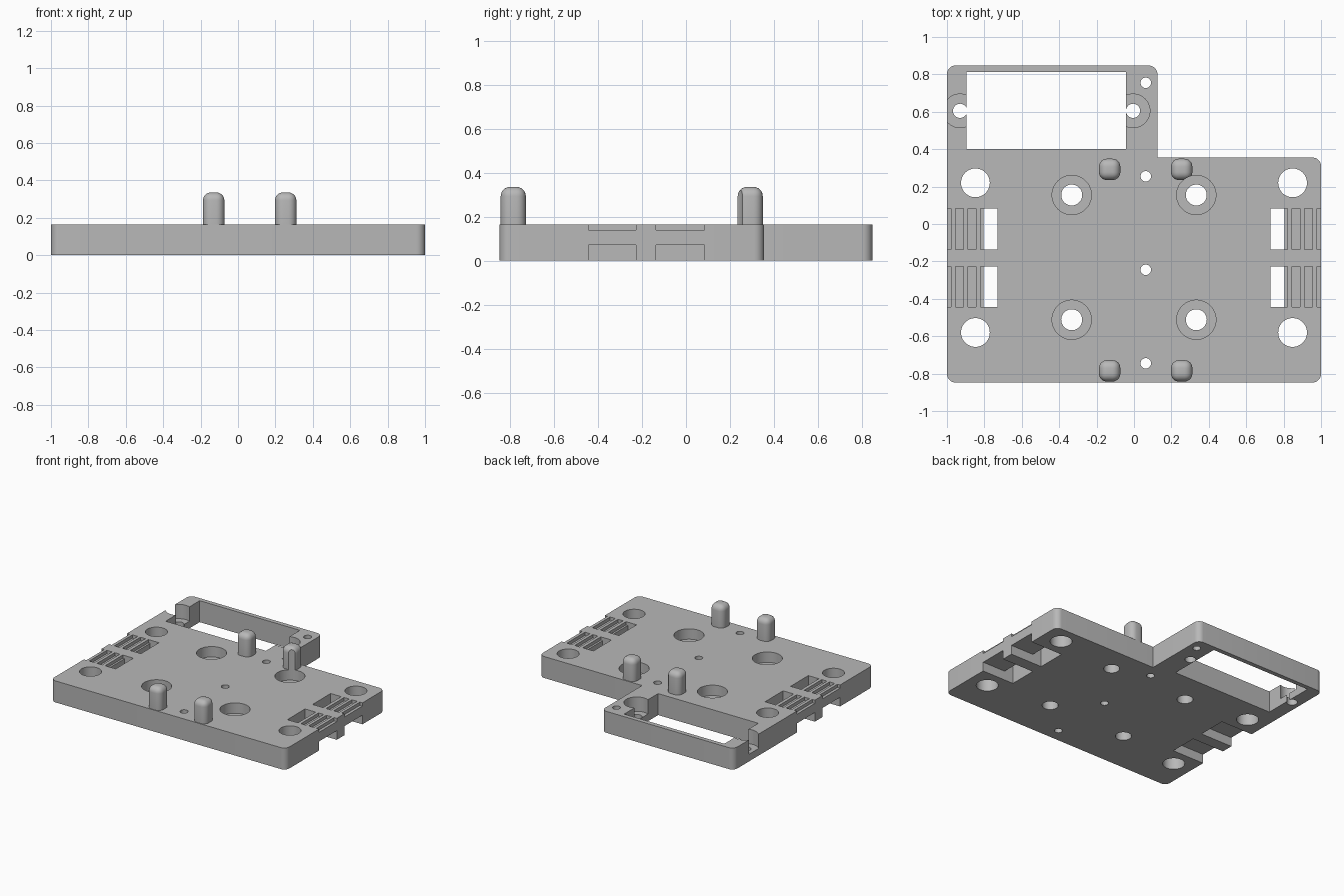
import bpy, bmesh
from math import radians

cube = bpy.data.objects.get("Cube")
if cube:
    bpy.data.objects.remove(cube, do_unlink=True)

grey = bpy.data.materials.new("plain grey")
grey.use_nodes = True
colour = (0.48, 0.48, 0.48, 1)
grey.diffuse_color = colour
grey.node_tree.nodes["Principled BSDF"].inputs["Base Color"].default_value = colour

TOP = 0.165


def make(name, bm):
    bmesh.ops.recalc_face_normals(bm, faces=bm.faces)
    mesh = bpy.data.meshes.new(name)
    bm.to_mesh(mesh)
    bm.free()
    ob = bpy.data.objects.new(name, mesh)
    bpy.context.collection.objects.link(ob)
    mesh.materials.append(grey)
    return ob


def activate(ob):
    bpy.ops.object.select_all(action='DESELECT')
    ob.select_set(True)
    bpy.context.view_layer.objects.active = ob


def box(x0, x1, y0, y1, z0, z1, bevel=0):
    bm = bmesh.new()
    bmesh.ops.create_cube(bm, size=1)
    for v in bm.verts:
        v.co.x = x1 if v.co.x > 0 else x0
        v.co.y = y1 if v.co.y > 0 else y0
        v.co.z = z1 if v.co.z > 0 else z0
    if bevel:
        bmesh.ops.bevel(bm, geom=bm.edges[:], offset=bevel, segments=6,
                        profile=0.5, affect='EDGES')
    return make("box", bm)


def drill(x, y, r, z0=-0.1, z1=0.5):
    bm = bmesh.new()
    bmesh.ops.create_cone(bm, cap_ends=True, segments=48, radius1=r, radius2=r, depth=z1 - z0)
    bmesh.ops.translate(bm, verts=bm.verts, vec=(x, y, (z0 + z1) / 2))
    return make("drill", bm)


def cut(target, cutter, keep=False):
    cutter.hide_render = True
    activate(target)
    mod = target.modifiers.new("cut", 'BOOLEAN')
    mod.operation = 'DIFFERENCE'
    mod.solver = 'EXACT'
    mod.object = cutter
    bpy.ops.object.modifier_apply(modifier=mod.name)
    if not keep:
        bpy.data.objects.remove(cutter, do_unlink=True)


def smooth(ob):
    activate(ob)
    bpy.ops.object.shade_smooth_by_angle(angle=radians(30))


# Base plate: L-shaped outline with rounded outer corners
outline = [(-1, -0.847), (1, -0.847), (1, 0.355), (0.125, 0.355), (0.125, 0.847), (-1, 0.847)]
bm = bmesh.new()
face = bm.faces.new([bm.verts.new((x, y, 0)) for x, y in outline])
raised = bmesh.ops.extrude_face_region(bm, geom=[face])
bmesh.ops.translate(bm, vec=(0, 0, TOP),
                    verts=[g for g in raised["geom"] if isinstance(g, bmesh.types.BMVert)])
corners = [e for e in bm.edges
           if abs(e.verts[0].co.z - e.verts[1].co.z) > 0.1
           and not (abs(e.verts[0].co.x - 0.125) < 0.01 and e.verts[0].co.y < 0.5)]
bmesh.ops.bevel(bm, geom=corners, offset=0.045, segments=8, profile=0.5, affect='EDGES')
plate = make("base_plate", bm)

# Rectangular window in the rear tab
cut(plate, box(-0.895, -0.043, 0.4, 0.813, -0.1, 0.4))

# Screw seats beside the window
for x in (-0.93, -0.005):
    cut(plate, drill(x, 0.605, 0.09, 0.055))
    cut(plate, drill(x, 0.605, 0.038))

# Small holes along one line
for y in (0.755, 0.255, -0.245, -0.745):
    cut(plate, drill(0.063, y, 0.028))

# Corner holes, counterbored holes and slotted strap channels on both sides
for side in (-1, 1):
    for y in (0.22, -0.58):
        cut(plate, drill(side * 0.848, y, 0.077))
    for y in (0.155, -0.512):
        cut(plate, drill(side * 0.333, y, 0.105, 0.085))
        cut(plate, drill(side * 0.333, y, 0.056))
    for y0, y1 in ((-0.443, -0.228), (-0.137, 0.083)):
        def channel(a, b, z0, z1):
            xs = sorted((side * a, side * b))
            cut(plate, box(xs[0], xs[1], y0, y1, z0, z1))
        channel(0.73, 1.1, -0.1, 0.07)
        channel(0.73, 0.805, -0.1, 0.4)
        for a, b in ((0.78, 0.82), (0.845, 0.888), (0.911, 0.955), (0.978, 1.1)):
            channel(a, b, 0.14, 0.4)
smooth(plate)

# Four rounded locating pins
for y, row in ((-0.785, "front"), (0.292, "rear")):
    for x, hand in ((-0.13, "right"), (0.255, "left")):
        h = 0.057
        pin = box(x - h, x + h, y - h, y + h, 0.06, 0.335, 0.042)
        pin.name = f"{row}_{hand}_pin"
        if row == "rear" and hand == "left":
            cut(pin, drill(0.333, 0.155, 0.105, 0.0))
        smooth(pin)
